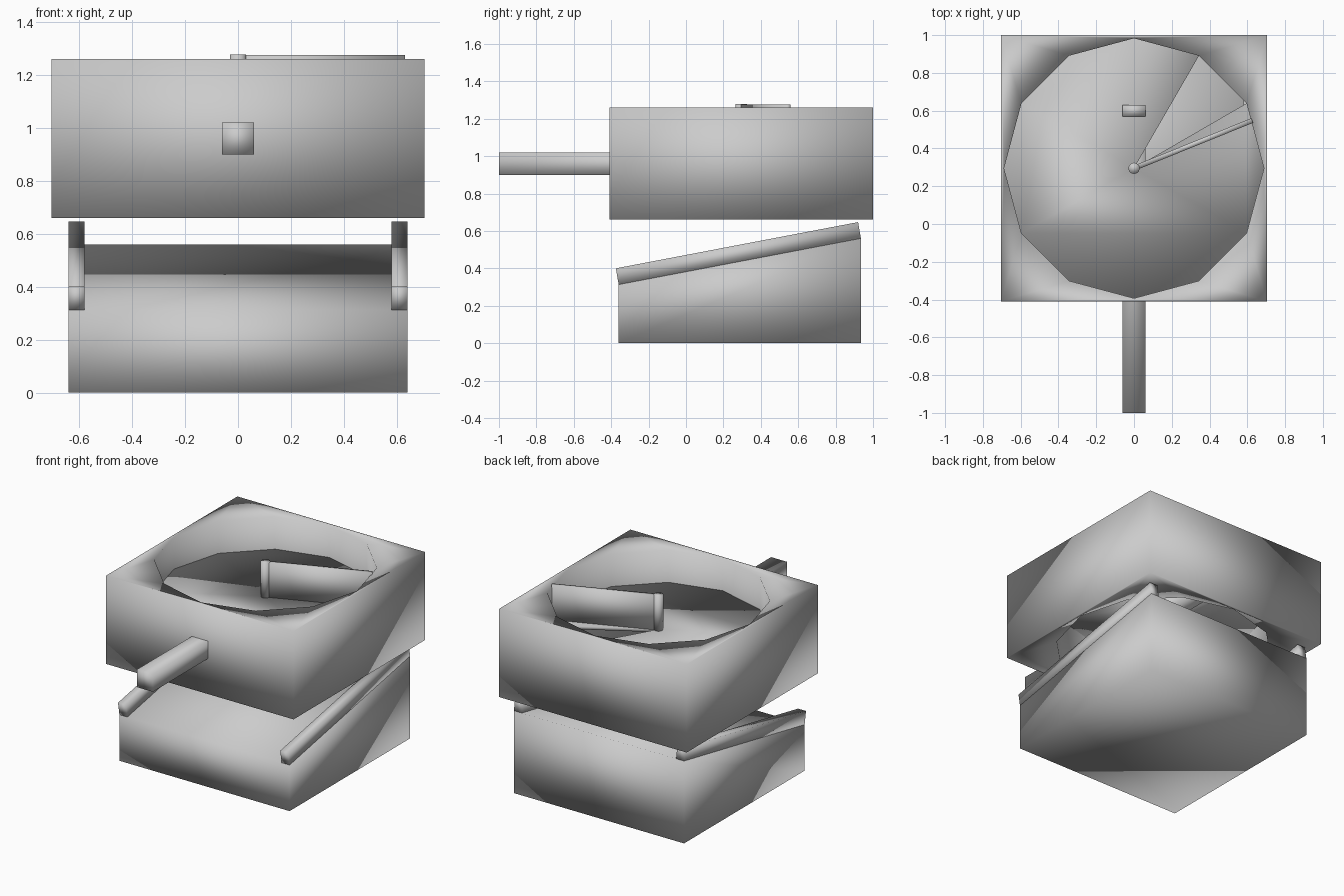
import bpy, bmesh, math

if "Cube" in bpy.data.objects:
    bpy.data.objects.remove(bpy.data.objects["Cube"])

CY, R = 0.295, 0.688      # shared axis of the round well


def prism(name, pts, lo, hi, axis="z"):
    """Extrude a 2D profile; axis z takes (x, y) points, axis x takes (y, z) points."""
    bm = bmesh.new()
    put = (lambda p, h: (p[0], p[1], h)) if axis == "z" else (lambda p, h: (h, p[0], p[1]))
    face = bm.faces.new([bm.verts.new(put(p, lo)) for p in pts])
    new = bmesh.ops.extrude_face_region(bm, geom=[face])["geom"]
    d = (0, 0, hi - lo) if axis == "z" else (hi - lo, 0, 0)
    bmesh.ops.translate(bm, vec=d, verts=[g for g in new if isinstance(g, bmesh.types.BMVert)])
    bmesh.ops.recalc_face_normals(bm, faces=bm.faces)
    for f in bm.faces:
        f.smooth = True
    me = bpy.data.meshes.new(name)
    bm.to_mesh(me)
    bm.free()
    ob = bpy.data.objects.new(name, me)
    bpy.context.collection.objects.link(ob)
    return ob


def rect(x0, x1, y0, y1):
    return [(x0, y0), (x1, y0), (x1, y1), (x0, y1)]


def ring(r, degrees):
    return [(r * math.cos(math.radians(a)), CY + r * math.sin(math.radians(a))) for a in degrees]


# base wedge with a sloping top
prism("base_wedge", [(-0.36, 0), (0.935, 0), (0.935, 0.56), (-0.36, 0.313)], -0.64, 0.64, "x")

# raised rails along both sides of the slope
for side, x0 in (("left", -0.64), ("right", 0.58)):
    prism(side + "_rail", [(-0.36, 0.313), (0.935, 0.56), (0.92, 0.647), (-0.375, 0.40)],
          x0, x0 + 0.06, "x")

# upper housing with a twelve-sided well right through it
housing = prism("housing", rect(-0.705, 0.705, -0.41, 1.0), 0.66, 1.26)
cutter = prism("well_cutter", ring(R, range(0, 360, 30)), 0.5, 1.4)
cutter.hide_render = True
cutter.hide_set(True)
cut = housing.modifiers.new("well", "BOOLEAN")
cut.operation, cut.object, cut.solver = "DIFFERENCE", cutter, "EXACT"

# floor disc with one wedge-shaped outlet missing
prism("floor_disc", [(0, CY)] + ring(R, range(60, 391, 30)), 1.02, 1.04)

# sliding rod under the disc, with a small upright peg at its end
prism("slide_rod", rect(-0.06, 0.06, -1.0, 0.63), 0.90, 1.02)
prism("rod_peg", rect(-0.06, 0.06, 0.57, 0.63), 1.01, 1.05)

# central hub and sweeping blade
prism("hub", ring(0.03, range(0, 360, 30)), 1.03, 1.278)
blade = prism("blade", rect(0, 0.675, -0.013, 0.013), 1.04, 1.275)
blade.location.y = CY
blade.rotation_euler.z = math.radians(22)
